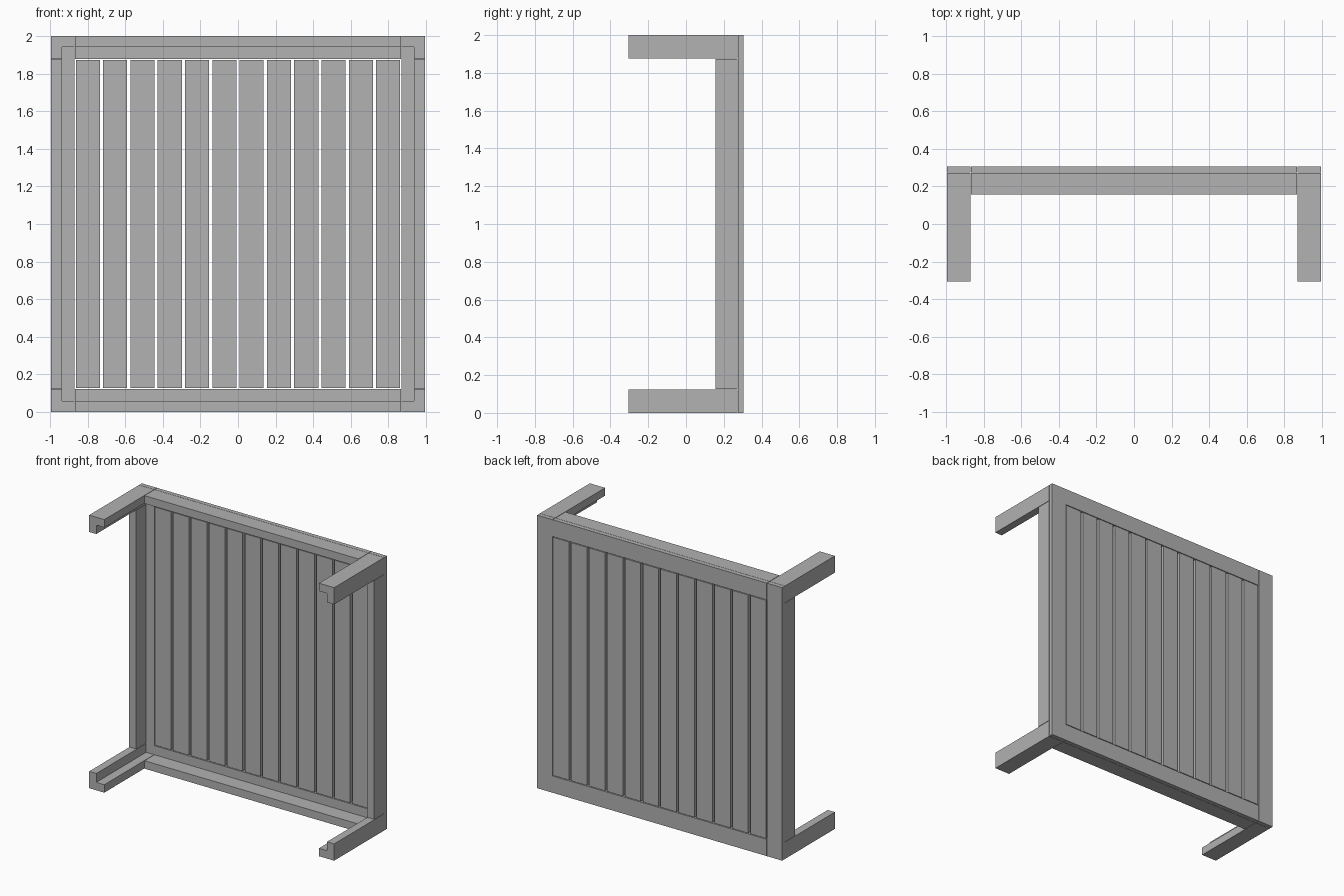
import bpy

cube = bpy.data.objects.get("Cube")
if cube:
    bpy.data.objects.remove(cube, do_unlink=True)

grey = bpy.data.materials.new("plain grey")
grey.use_nodes = True
colour = (0.445, 0.445, 0.445, 1)
grey.diffuse_color = colour
grey.node_tree.nodes["Principled BSDF"].inputs["Base Color"].default_value = colour


def prism(name, profile, y0, y1):
    """Extrude an x-z outline (counter-clockwise from the front) along y."""
    n = len(profile)
    verts = [(x, y, z) for y in (y0, y1) for x, z in profile]
    faces = [tuple(range(n)), tuple(range(2 * n - 1, n - 1, -1))]
    faces += [(i, i + n, (i + 1) % n + n, (i + 1) % n) for i in range(n)]
    mesh = bpy.data.meshes.new(name)
    mesh.from_pydata(verts, [], faces)
    mesh.materials.append(grey)
    obj = bpy.data.objects.new(name, mesh)
    bpy.context.collection.objects.link(obj)
    return obj


def box(name, x0, x1, y0, y1, z0, z1):
    return prism(name, [(x0, z0), (x1, z0), (x1, z1), (x0, z1)], y0, y1)


W, H = 0.993, 2.0            # half width, full height
FRONT, UNDER, BACK = -0.305, 0.274, 0.305
LEG, THICK = 0.123, 0.058    # leg width, board thickness
APRON = 0.157                # front edge of the aprons
INNER = W - LEG

# L-shaped legs in the four corners, open towards the middle
corner = [(0, 0), (LEG, 0), (LEG, THICK), (THICK, THICK), (THICK, LEG), (0, LEG)]
for sx, side in ((1, "left"), (-1, "right")):
    for sz, level in ((1, "upper"), (-1, "lower")):
        pts = [(sx * (W - a), H / 2 + sz * (H / 2 - b)) for a, b in corner]
        if sx * sz < 0:
            pts.reverse()
        prism(f"{level}_{side}_leg", pts, FRONT, UNDER - 0.002)

# Aprons between the legs
gap = 0.003
for level, z in (("lower", 0), ("upper", H - THICK)):
    box(f"{level}_apron", -INNER + gap, INNER - gap, APRON, UNDER - 0.002, z, z + THICK)
for side, x in (("right", -W), ("left", W - THICK)):
    box(f"{side}_apron", x, x + THICK, APRON, UNDER - 0.002, LEG + gap, H - LEG - gap)

# Flat frame around the slats
for side, x in (("right", -W), ("left", INNER)):
    box(f"{side}_frame_board", x, x + LEG, UNDER, BACK, 0, H)
for level, z in (("lower", 0), ("upper", H - LEG)):
    box(f"{level}_frame_board", -INNER + gap, INNER - gap, UNDER, BACK, z, z + LEG)

# Evenly spaced slats
SLATS, PITCH, SLAT = 12, 0.1452, 0.128
for i in range(SLATS):
    x = (i - (SLATS - 1) / 2) * PITCH
    box(f"slat_{i + 1}", x - SLAT / 2, x + SLAT / 2, UNDER, BACK, 0.128, H - 0.128)
